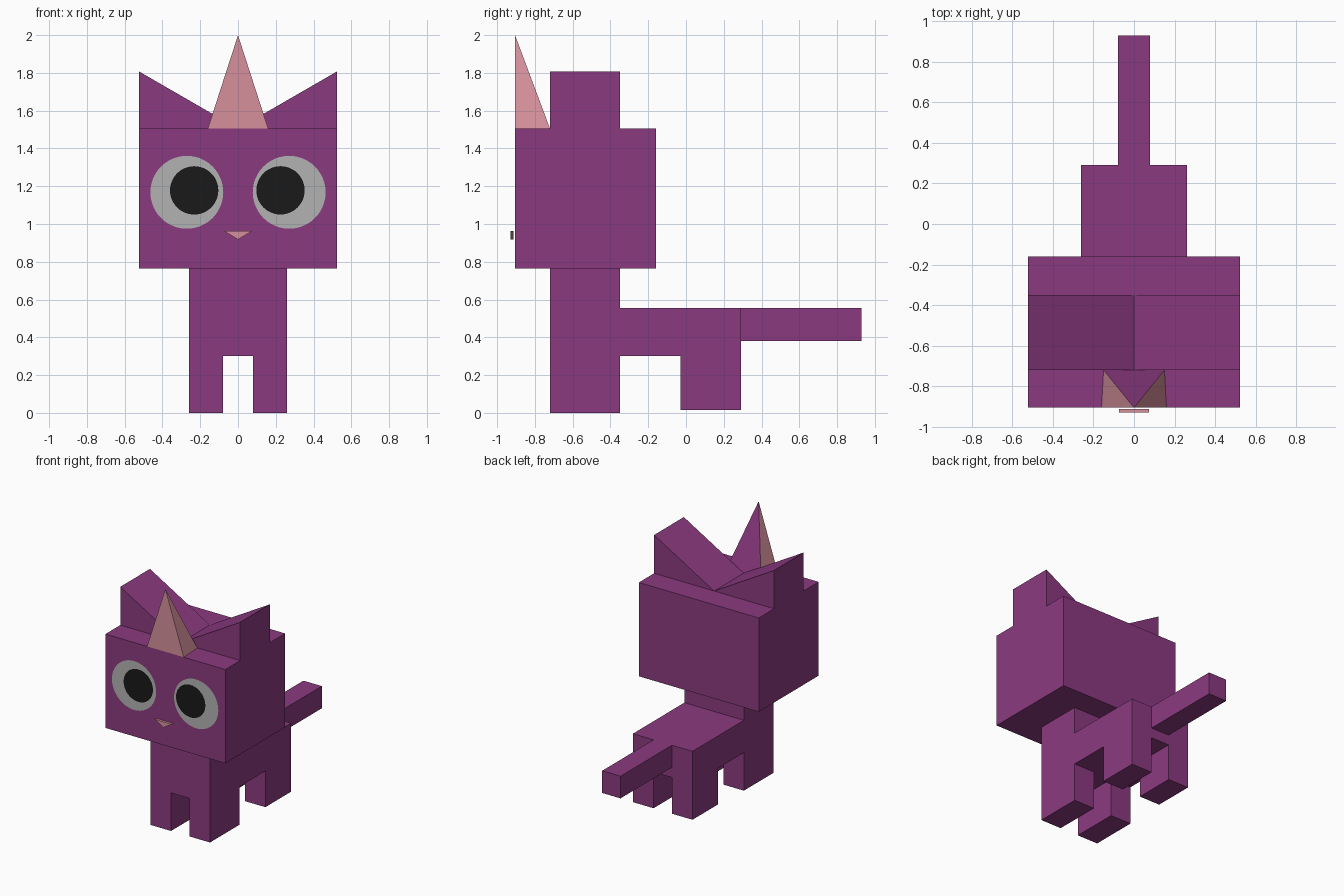
import bpy, bmesh, math

if "Cube" in bpy.data.objects:
    bpy.data.objects.remove(bpy.data.objects["Cube"])


def material(name, rgb):
    m = bpy.data.materials.new(name)
    m.diffuse_color = (*rgb, 1)
    m.use_nodes = True
    m.node_tree.nodes["Principled BSDF"].inputs["Base Color"].default_value = m.diffuse_color
    return m


PURPLE = material("purple", (0.26, 0.042, 0.215))
PINK = material("pink", (0.67, 0.28, 0.33))
GREY = material("eye_grey", (0.45, 0.45, 0.45))
BLACK = material("pupil_black", (0.01, 0.01, 0.01))


def finish(name, bm, *mats):
    me = bpy.data.meshes.new(name)
    bm.to_mesh(me)
    bm.free()
    for m in mats:
        me.materials.append(m)
    ob = bpy.data.objects.new(name, me)
    bpy.context.collection.objects.link(ob)
    return ob


def prism(name, profile, y0, y1, mat):
    """Extrude an (x, z) profile from y0 to y1."""
    bm = bmesh.new()
    face = bm.faces.new([bm.verts.new((x, y0, z)) for x, z in profile])
    new = bmesh.ops.extrude_face_region(bm, geom=[face])["geom"]
    bmesh.ops.translate(bm, vec=(0, y1 - y0, 0),
                        verts=[v for v in new if isinstance(v, bmesh.types.BMVert)])
    bmesh.ops.recalc_face_normals(bm, faces=bm.faces)
    return finish(name, bm, mat)


def box(name, half_x, y0, y1, z0, z1):
    return prism(name, [(-half_x, z0), (half_x, z0), (half_x, z1), (-half_x, z1)], y0, y1, PURPLE)


def arch(name, y0, y1, z0, z1):
    """Leg pair joined at the top, with a gap between the legs."""
    half = [(0.08, 0.30), (0.08, z0), (0.26, z0), (0.26, z1)]
    return prism(name, half + [(-x, z) for x, z in reversed(half)], y0, y1, PURPLE)


def disc(name, x, y, z, r, mat):
    bm = bmesh.new()
    n = 48
    bm.faces.new([bm.verts.new((x + r * math.cos(2 * math.pi * i / n), y,
                                z + r * math.sin(2 * math.pi * i / n))) for i in range(n)])
    return finish(name, bm, mat)


# Body, legs and tail
arch("chest_and_front_legs", -0.72, -0.35, 0.0, 0.765)
box("back", 0.26, -0.35, -0.03, 0.30, 0.555)
arch("hips_and_back_legs", -0.03, 0.29, 0.015, 0.555)
box("tail", 0.08, 0.29, 0.93, 0.38, 0.555)

# Head and ears
box("head", 0.523, -0.905, -0.16, 0.765, 1.505)
for side, s in (("left", -1), ("right", 1)):
    prism(side + "_ear", [(0, 1.505), (s * 0.523, 1.505), (s * 0.523, 1.807)], -0.72, -0.35, PURPLE)

# Horn: pyramid leaning to the front edge, with a purple back
bm = bmesh.new()
base = [bm.verts.new((x, y, 1.505)) for x, y in
        ((-0.16, -0.905), (0.16, -0.905), (0.15, -0.72), (-0.15, -0.72))]
tip = bm.verts.new((0, -0.905, 2.0))
bm.faces.new(base)
for i in range(4):
    f = bm.faces.new((base[i], base[(i + 1) % 4], tip))
    f.material_index = 1 if i == 2 else 0
bmesh.ops.recalc_face_normals(bm, faces=bm.faces)
finish("horn", bm, PINK, PURPLE)

# Eyes and nose
for side, s, px in (("left", -1, -0.232), ("right", 1, 0.225)):
    disc(side + "_eye", s * 0.271, -0.908, 1.168, 0.193, GREY)
    disc(side + "_pupil", px, -0.911, 1.178, 0.128, BLACK)
prism("nose", [(-0.075, 0.963), (0, 0.918), (0.075, 0.963)], -0.93, -0.912, PINK)
